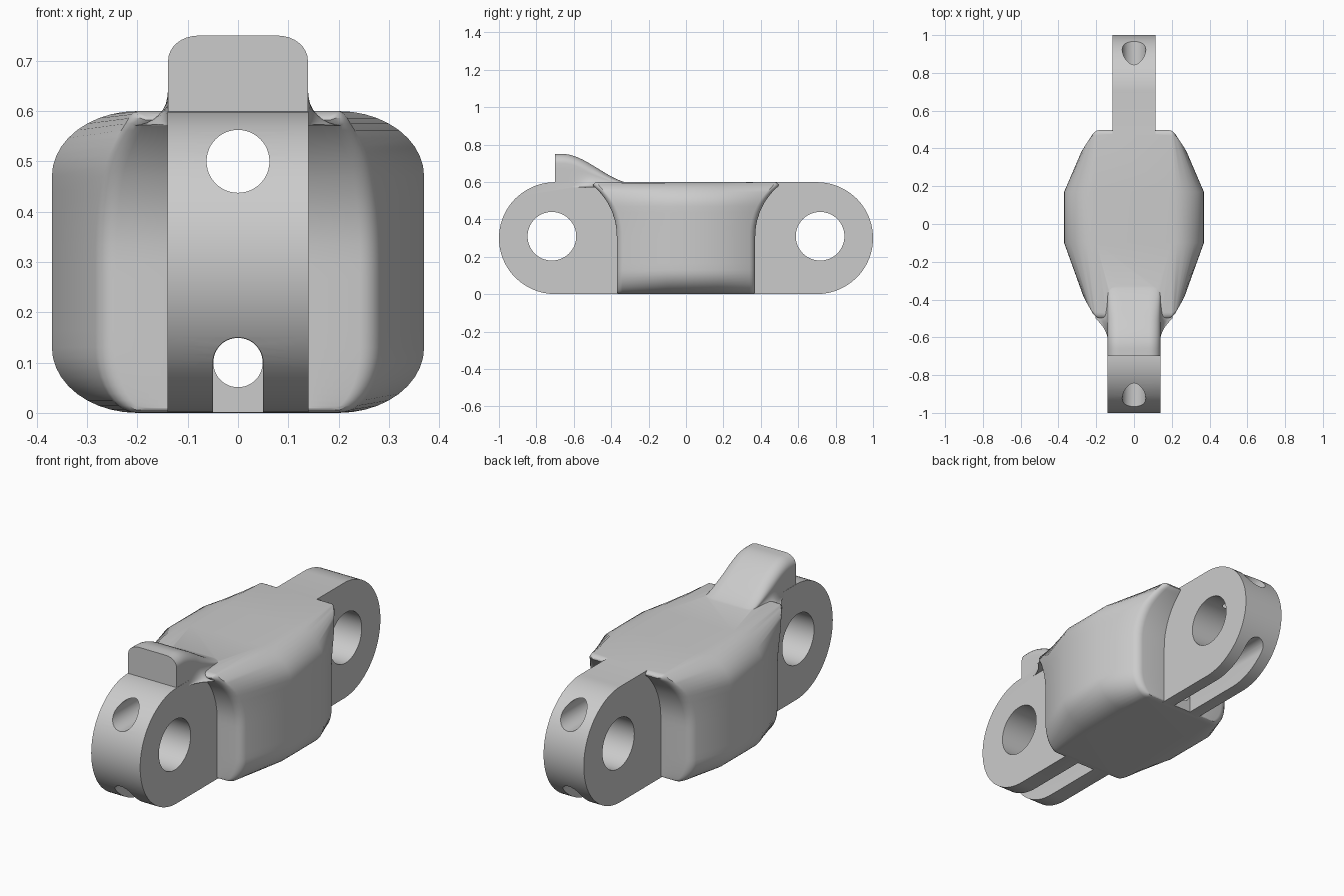
import bpy, bmesh
from math import sin, cos, pi, sqrt

if "Cube" in bpy.data.objects:
    bpy.data.objects.remove(bpy.data.objects["Cube"])

grey = bpy.data.materials.new("cast_grey")
grey.diffuse_color = (0.6, 0.6, 0.6, 1)
grey.use_nodes = True
grey.node_tree.nodes["Principled BSDF"].inputs["Base Color"].default_value = grey.diffuse_color


def finish(name, bm):
    bmesh.ops.recalc_face_normals(bm, faces=bm.faces)
    me = bpy.data.meshes.new(name)
    bm.to_mesh(me)
    bm.free()
    me.materials.append(grey)
    ob = bpy.data.objects.new(name, me)
    bpy.context.collection.objects.link(ob)
    return ob


def prism(name, profile, axis, lo, hi):
    """Extrude a profile along x (points are y,z) or along y (points are x,z)."""
    bm = bmesh.new()
    ends = []
    for d in (lo, hi):
        ends.append([bm.verts.new((d, a, z) if axis == "x" else (a, d, z)) for a, z in profile])
    n = len(profile)
    for i in range(n):
        j = (i + 1) % n
        bm.faces.new((ends[0][i], ends[0][j], ends[1][j], ends[1][i]))
    bm.faces.new(ends[0])
    bm.faces.new(ends[1])
    return finish(name, bm)


def loft(name, sections):
    """Skin a list of right-hand half sections, mirrored across x = 0."""
    bm = bmesh.new()
    rings = []
    for s in sections:
        right = [bm.verts.new(p) for p in s]
        left = [bm.verts.new((-x, y, z)) for x, y, z in s]
        rings.append(right + left[::-1])
    n = len(rings[0])
    for a, b in zip(rings, rings[1:]):
        for i in range(n):
            j = (i + 1) % n
            bm.faces.new((a[i], a[j], b[j], b[i]))
    for r in (rings[0], rings[-1]):
        for i in range(n // 2 - 1):
            bm.faces.new((r[i], r[i + 1], r[n - 2 - i], r[n - 1 - i]))
    return finish(name, bm)


def arc(cx, cz, r, a0, a1, n):
    return [(cx + r * cos(a0 + (a1 - a0) * i / n), cz + r * sin(a0 + (a1 - a0) * i / n))
            for i in range(n + 1)]


def circle(cx, cz, r, n=48):
    return arc(cx, cz, r, 0, 2 * pi, n)[:-1]


def combine(target, tool, operation):
    tool.hide_render = True
    m = target.modifiers.new("combine", "BOOLEAN")
    m.operation, m.object, m.solver = operation, tool, "EXACT"
    bpy.context.view_layer.objects.active = target
    bpy.ops.object.modifier_apply(modifier=m.name)
    bpy.data.objects.remove(tool)


# Body: tapered rounded block whose ends are hollowed around the pins
def body_half_width(y):
    if y < -0.1:
        return 0.37 - 0.36 * (-0.1 - y)
    if y > 0.17:
        return 0.37 - 0.43 * (y - 0.17)
    return 0.37


def end_y(z):
    dz = max(0.0, min(z, 0.58) - 0.31)
    return 0.72 - sqrt(0.35 ** 2 - dz ** 2)


N = 10
shape = [(sin(pi / 2 * i / N), 0.13 * (1 - cos(pi / 2 * i / N))) for i in range(N + 1)]
shape += [(1, 0.13 + 0.34 * i / 10) for i in range(1, 10)]
shape += [(u, 0.6 - z) for u, z in reversed(shape[:N + 1])]

fillet = [(0.03 * (1 - cos(pi / 2 * i / 4)), 0.03 * (1 - sin(pi / 2 * i / 4))) for i in range(5)]


def body_section(y_of_z, inset):
    pts = []
    for u, z in shape:
        y = y_of_z(z)
        x = 0.2 + (body_half_width(y) - 0.2) * u - inset
        pts.append((x, y, min(max(z, 0.3 * inset), 0.6 - 0.6 * inset)))
    return pts


sections = [body_section(lambda z, b=b: b - end_y(z), d) for b, d in fillet]
sections += [body_section(lambda z, y=y: y, 0) for y in (-0.1, 0.17)]
sections += [body_section(lambda z, b=b: end_y(z) - b, d) for b, d in reversed(fillet)]
link = loft("link_body", sections)

# Eyelet bars at both ends
for side, half in ((-1, 0.14), (1, 0.115)):
    outline = [(side * y, z) for y, z in
               [(0.2, 0.001)] + arc(0.7, 0.3, 0.299, -pi / 2, pi / 2, 48) + [(0.2, 0.599)]]
    outline = [(y * 1.001 if abs(y) > 0.9 else y, z) for y, z in outline]
    combine(link, prism("eyelet_bar", outline, "x", -half, half), "UNION")


# Raised tooth over the front eyelet, flaring into the body
def tooth_top(y):
    t = min(1, max(0, (y + 0.66) / 0.38))
    return 0.75 - 0.157 * t * t * (3 - 2 * t)


def tooth_section(y):
    base, w = 0.57, 0.139
    h = tooth_top(y)
    flare = 0.065 * min(1, max(0, (y + 0.62) / 0.12)) ** 2
    flare *= min(1, max(0, (-0.27 - y) / 0.08))
    low = min(0.1, 0.55 * (h - base))
    rz = min(0.05, 0.4 * (h - base))
    pts = [(w + flare, y, base)]
    for i in range(9):
        a = pi / 2 * i / 8
        pts.append((w + flare * (1 - sin(a)), y, base + 0.02 * (h - base) + low * (1 - cos(a))))
    for i in range(9):
        a = pi / 2 * i / 8
        pts.append((w - 0.06 * (1 - cos(a)), y, h - rz + rz * sin(a)))
    return pts


tooth = loft("raised_tooth", [tooth_section(-0.7 + 0.43 * i / 30) for i in range(31)])
combine(link, tooth, "UNION")

# Pin holes, under-slots and the two long bores
for s in (-1, 1):
    combine(link, prism("pin_cutter", circle(s * 0.717, 0.31, 0.13, 64), "x", -0.6, 0.6), "DIFFERENCE")
    slot = [(0.05, -0.1)] + arc(0, 0.1, 0.05, 0, pi, 20) + [(-0.05, -0.1)]
    lo, hi = sorted((s * 0.372, s * 1.2))
    combine(link, prism("slot_cutter", slot, "y", lo, hi), "DIFFERENCE")
combine(link, prism("lower_bore_cutter", circle(0, 0.1, 0.049), "y", -0.42, 0.42), "DIFFERENCE")
combine(link, prism("upper_bore_cutter", circle(0, 0.5, 0.0625), "y", -1.2, 1.2), "DIFFERENCE")

# Smooth curved surfaces, keep machined edges sharp
link.hide_render = False
bpy.ops.object.select_all(action="DESELECT")
link.select_set(True)
bpy.context.view_layer.objects.active = link
bpy.ops.object.shade_smooth_by_angle(angle=0.5)
